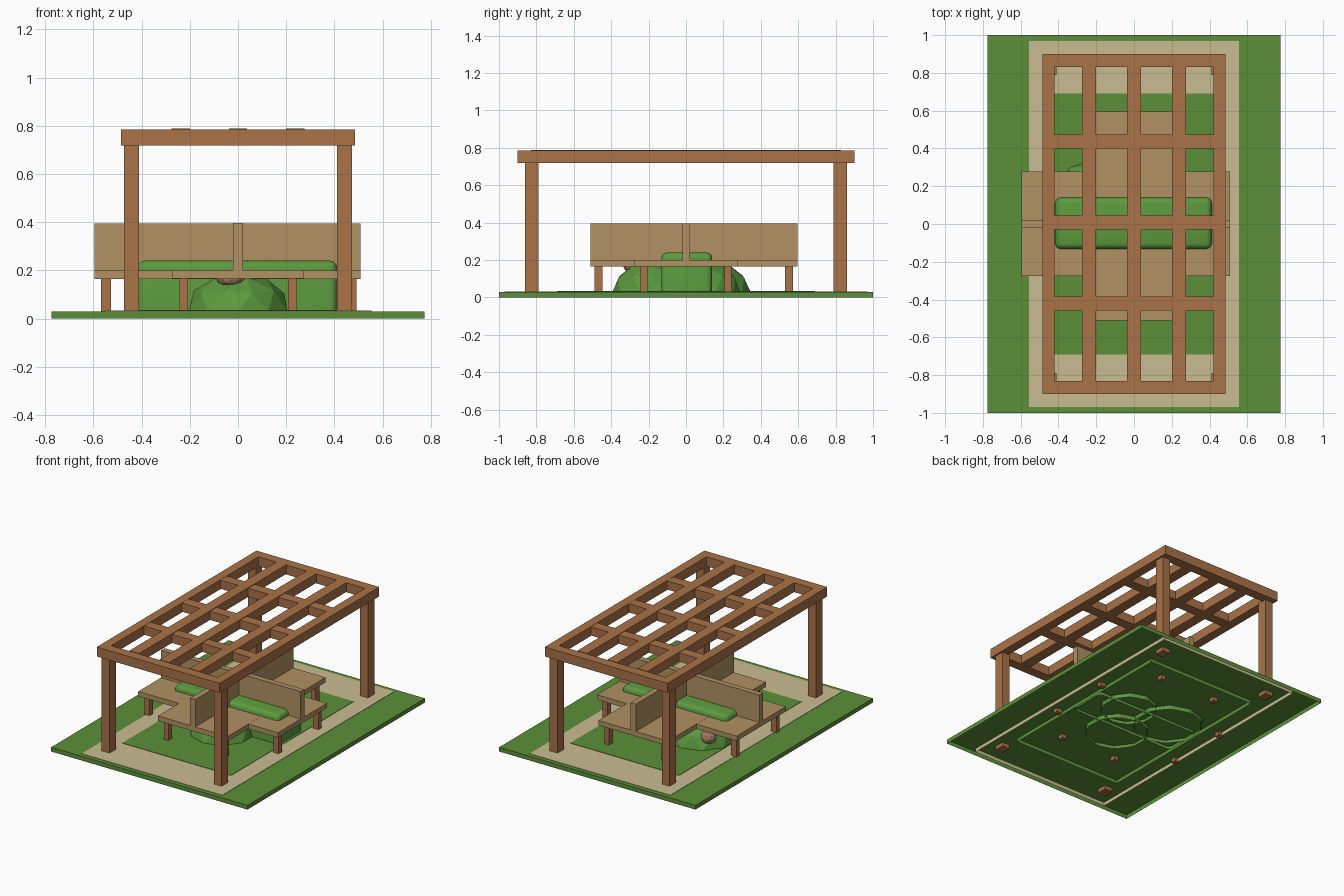
import bpy, bmesh, math
from mathutils import Matrix, Vector

if "Cube" in bpy.data.objects:
    bpy.data.objects.remove(bpy.data.objects["Cube"])


def lin(c):
    c /= 255
    return c / 12.92 if c <= 0.04045 else ((c + 0.055) / 1.055) ** 2.4


def material(name, r, g, b):
    m = bpy.data.materials.new(name)
    m.diffuse_color = (lin(r), lin(g), lin(b), 1)
    m.use_nodes = True
    m.node_tree.nodes["Principled BSDF"].inputs["Base Color"].default_value = m.diffuse_color
    return m


GRASS = material("grass green", 92, 144, 58)
LEAF = material("leaf green", 92, 154, 62)
SAND = material("sand path", 202, 188, 146)
WOOD = material("red brown wood", 170, 115, 72)
TAN = material("tan bench wood", 178, 146, 100)
PINK = material("dusty pink", 158, 122, 100)


def finish(name, bm, mat):
    me = bpy.data.meshes.new(name)
    bm.to_mesh(me)
    bm.free()
    ob = bpy.data.objects.new(name, me)
    bpy.context.collection.objects.link(ob)
    me.materials.append(mat)
    return ob


def box(name, x0, x1, y0, y1, z0, z1, mat, open_bottom=False, bevel=0):
    bm = bmesh.new()
    bmesh.ops.create_cube(bm, size=1)
    for v in bm.verts:
        v.co = Vector((x0 + (v.co.x + .5) * (x1 - x0),
                       y0 + (v.co.y + .5) * (y1 - y0),
                       z0 + (v.co.z + .5) * (z1 - z0)))
    if bevel:
        edges = [e for e in bm.edges if max(v.co.z for v in e.verts) > z0 + 1e-4]
        bmesh.ops.bevel(bm, geom=edges, offset=bevel, segments=3,
                        profile=0.5, affect='EDGES')
    if open_bottom:
        bm.normal_update()
        low = [f for f in bm.faces if f.normal.z < -.9]
        bmesh.ops.delete(bm, geom=low, context='FACES')
    return finish(name, bm, mat)


def blob(name, center, radius, mat, cut=None):
    # faceted ball, optionally cut flat and left open underneath
    bm = bmesh.new()
    bmesh.ops.create_icosphere(bm, subdivisions=2, radius=1)
    bmesh.ops.transform(bm, verts=bm.verts, matrix=Matrix.Translation(center)
                        @ Matrix.Diagonal((*radius, 1)))
    if cut is not None:
        bmesh.ops.bisect_plane(bm, geom=bm.verts[:] + bm.edges[:] + bm.faces[:],
                               plane_co=(0, 0, cut), plane_no=(0, 0, 1),
                               clear_inner=True)
    return finish(name, bm, mat)


# lawn, sand path and inner lawn, stacked as hollow slabs
box("lawn", -.775, .775, -1, 1, 0, .03, GRASS, True)
box("sand_path", -.555, .555, -.97, .97, .004, .0325, SAND, True)
box("inner_lawn", -.43, .43, -.69, .69, .004, .035, GRASS, True)

# pergola posts
for sx in (-1, 1):
    for sy in (-1, 1):
        x, y = sx * .4425, sy * .825
        box("pergola_post", x - .031, x + .031, y - .036, y + .036, .002, .72, WOOD)

# pergola roof frame
for s in (-1, 1):
    x, y = s * .4525, s * .865
    box("side_beam", x - .0325, x + .0325, -.9, .9, .718, .785, WOOD)
    box("end_beam", -.42, .42, y - .035, y + .035, .718, .785, WOOD)

# pergola roof lattice
for x in (-.238, 0, .238):
    box("long_rafter", x - .038, x + .038, -.83, .83, .722, .788, WOOD)
for y in (-.422, .007, .437):
    box("cross_rafter", -.42, .42, y - .037, y + .037, .722, .784, WOOD)

# crossed benches: seats and upright backs
box("side_to_side_seat", -.595, .508, -.275, .277, .165, .2, TAN)
box("front_to_back_seat", -.275, .275, -.51, .595, .1655, .2005, TAN)
box("side_to_side_back", -.595, .508, -.018, .022, .198, .395, TAN)
box("front_to_back_back", -.02, .02, -.51, .595, .198, .396, TAN)

# bench legs
for s in (-.225, .225):
    for end in (-.548, .47):
        box("side_bench_leg", end - .021, end + .021, s - .018, s + .018,
            .002, .17, WOOD)
    for end in (-.468, .55):
        box("front_bench_leg", s - .018, s + .018, end - .021, end + .021,
            .002, .17, WOOD)

# clipped hedge running through the seats
hedge = box("hedge", -.417, .412, -.132, .14, .01, .24, LEAF, True, bevel=.03)

# round bushes under the benches
for x, y, r, h in ((0, -.178, .215, .165), (-.2, .11, .235, .17), (.13, .1, .19, .16)):
    blob("round_bush", (x, y, .03), (r, r, h), LEAF, cut=.004)

# dusty pink blossoms on the bushes
blob("front_blossom", (-.03, -.275, .163), (.06, .06, .034), PINK)
blob("back_blossom", (-.335, .225, .105), (.055, .055, .05), PINK)

# soften the hedge shading
bpy.context.view_layer.objects.active = hedge
hedge.select_set(True)
bpy.ops.object.shade_smooth_by_angle(angle=math.radians(40))
